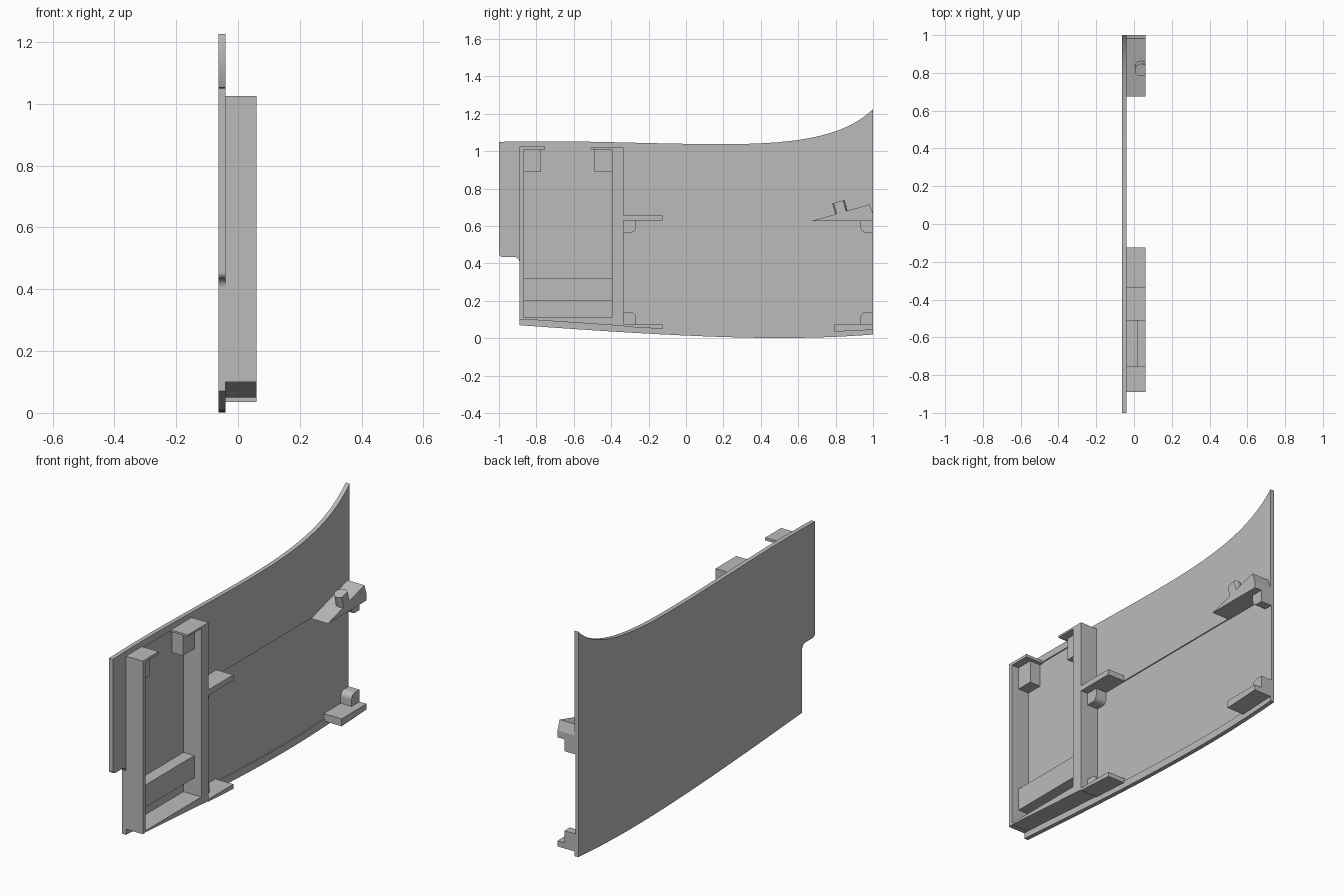
import bpy, bmesh, math
from mathutils import Vector
from mathutils.geometry import interpolate_bezier

cube = bpy.data.objects.get("Cube")
if cube:
    bpy.data.objects.remove(cube)

grey = bpy.data.materials.new("plain grey")
grey.use_nodes = True
colour = (0.5, 0.5, 0.5, 1)
grey.diffuse_color = colour
grey.node_tree.nodes["Principled BSDF"].inputs["Base Color"].default_value = colour

OUT, IN, RIM, MID = -0.063, -0.04, 0.06, 0.018   # depths along x


def prism(name, profile, x0, x1):
    """Extrude a (y, z) outline from x0 to x1."""
    bm = bmesh.new()
    face = bm.faces.new([bm.verts.new((x0, y, z)) for y, z in profile])
    ext = bmesh.ops.extrude_face_region(bm, geom=[face])
    moved = [v for v in ext["geom"] if isinstance(v, bmesh.types.BMVert)]
    bmesh.ops.translate(bm, verts=moved, vec=(x1 - x0, 0, 0))
    bmesh.ops.recalc_face_normals(bm, faces=bm.faces)
    mesh = bpy.data.meshes.new(name)
    bm.to_mesh(mesh)
    bm.free()
    mesh.materials.append(grey)
    obj = bpy.data.objects.new(name, mesh)
    bpy.context.collection.objects.link(obj)
    return obj


def box(name, y0, y1, z0, z1, x0=IN, x1=RIM):
    return prism(name, [(y0, z0), (y1, z0), (y1, z1), (y0, z1)], x0, x1)


def bezier(a, b, c, d, n=20):
    pts = interpolate_bezier(*[Vector((*p, 0)) for p in (a, b, c, d)], n)
    return [(p.x, p.y) for p in pts]


def arc(y, z, r, start, end, n=7):
    angles = [math.radians(start + (end - start) * i / (n - 1)) for i in range(n)]
    return [(y + r * math.cos(a), z + r * math.sin(a)) for a in angles]


def cut(target, cutter, operation="DIFFERENCE"):
    mod = target.modifiers.new(cutter.name, "BOOLEAN")
    mod.operation, mod.object, mod.solver = operation, cutter, "EXACT"
    cutter.hide_render = True
    cutter.hide_set(True)
    cutter.display_type = "WIRE"


# Curved side panel with a notched lower front corner
top = bezier((-1, 1.05), (-0.6, 1.062), (-0.2, 1.038), (0.2, 1.038))
sweep = bezier((0.2, 1.038), (0.6, 1.038), (0.85, 1.08), (1, 1.225))
bottom = bezier((1, 0.02), (0.6, -0.01), (0.2, -0.01), (-0.89, 0.07))
notch = arc(-0.92, 0.405, 0.03, 0, 90) + arc(-0.98, 0.455, 0.02, 270, 180)
panel = prism("side_panel", top + sweep[1:] + bottom + notch, OUT, IN)

# Shallow recesses in the inner face
recess = IN - 0.006
lower_edge = [(y, z + 0.04) for y, z in bottom if -0.3 < y < 0.95]
cut(panel, prism("rear_recess_cutter",
                 [(-0.335, 0.63), (1.05, 0.63), (1.05, 0.06)] + lower_edge + [(-0.335, 0.07)],
                 recess, 0))
cut(panel, box("front_recess_cutter", -0.865, -0.395, 0.11, 1.015, recess, 0))

# Upright frame: two posts, sloping floor and a cross shelf
BACK = OUT + 0.01   # parts sink into the panel
box("front_post", -0.89, -0.865, 0.1, 1.025, BACK)
prism("rear_post", [(-0.395, 0.07), (-0.335, 0.066), (-0.335, 1.02), (-0.395, 1.02)], BACK, RIM)
prism("frame_floor", [(-0.89, 0.103), (-0.395, 0.07), (-0.395, 0.11), (-0.89, 0.11)], BACK, RIM)
box("cross_shelf", -0.865, -0.395, 0.2, 0.32, BACK, MID)

# Top flanges and the blocks below them
box("front_flange", -0.865, -0.755, 1.01, 1.025, BACK)
box("rear_flange", -0.51, -0.395, 1.01, 1.02, BACK)
box("front_flange_block", -0.865, -0.775, 0.89, 1.01, BACK, MID)
box("rear_flange_block", -0.49, -0.395, 0.89, 1.01, BACK, MID)

# Support plates behind the frame and at the back edge
box("middle_plate", -0.335, -0.125, 0.63, 0.66, BACK)
prism("lower_middle_plate",
      [(-0.335, 0.062), (-0.125, 0.05), (-0.125, 0.075), (-0.335, 0.075)], BACK, RIM)
prism("lower_back_plate", [(0.79, 0.035), (1, 0.045), (1, 0.075), (0.79, 0.075)], BACK, RIM)


# Small stops with one rounded corner
def stop(name, wall, side, base, up):
    r = 0.03
    curve = [(wall + side * y, base + up * z)
             for y, z in arc(0.067 - r, 0.065 - r, r, 0, 90)]
    prism(name, [(wall, base), (wall + side * 0.067, base)] + curve
          + [(wall, base + up * 0.065)], BACK, MID)


stop("upper_middle_stop", -0.335, 1, 0.63, -1)
stop("lower_middle_stop", -0.335, 1, 0.075, 1)
stop("upper_back_stop", 1, -1, 0.63, -1)
stop("lower_back_stop", 1, -1, 0.075, 1)

# Sloping wedge with a tilted round peg trimmed flush at the rim
prism("wedge", [(0.675, 0.628), (1, 0.628), (1, 0.665), (0.982, 0.716)], BACK, RIM)
bpy.ops.mesh.primitive_cylinder_add(vertices=32, radius=0.034, depth=0.1,
                                    location=(0.038, 0.828, 0.682),
                                    rotation=(math.radians(15), 0, 0))
peg = bpy.context.object
peg.name = "wedge_peg"
peg.data.materials.append(grey)
bpy.ops.object.shade_smooth_by_angle()
cut(peg, box("peg_trim", 0.6, 1, 0.635, 0.9, 0, RIM), "INTERSECT")
